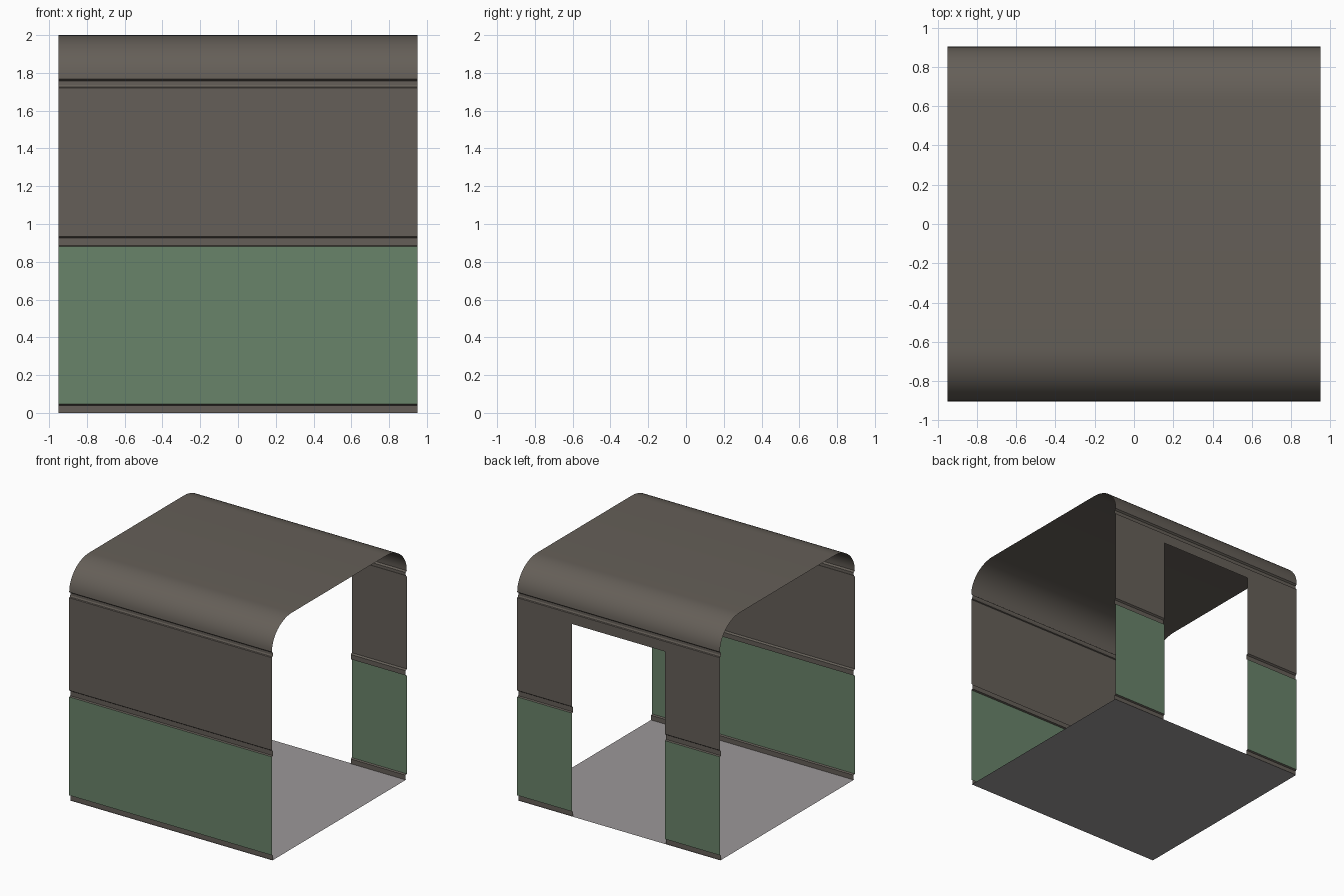
import bpy, math

if "Cube" in bpy.data.objects:
    bpy.data.objects.remove(bpy.data.objects["Cube"])

HALF_X, HALF_Y, TOP = 0.95, 0.903, 2.0
DOOR_X, DOOR_TOP = 0.435, 1.635
RAIL = 0.014          # how far the trims step into the room
CURVE_Z = 1.768       # height where the roof curve starts


def material(name, rgb):
    m = bpy.data.materials.new(name)
    lin = [(c / 255 / 12.92) if c / 255 <= 0.04045
           else ((c / 255 + 0.055) / 1.055) ** 2.4 for c in rgb]
    m.diffuse_color = (*lin, 1)
    m.use_nodes = True
    m.node_tree.nodes["Principled BSDF"].inputs["Base Color"].default_value = m.diffuse_color
    return m


GREY = material("warm grey", (101, 95, 88))
GREEN = material("wainscot green", (105, 131, 106))
FLOOR = material("floor grey", (156, 152, 153))


def sheet(name, profile, columns, mats, rule=None, skip=None):
    """Sweep a (y, z) profile along x as an open sheet."""
    n = len(profile)
    verts = [(x, y, z) for x in columns for y, z in profile]
    faces = []
    for i in range(len(columns) - 1):
        for j in range(n - 1):
            xm = (columns[i] + columns[i + 1]) / 2
            zm = (profile[j][1] + profile[j + 1][1]) / 2
            if skip and skip(xm, zm):
                continue
            a, b = i * n + j, (i + 1) * n + j
            faces.append((a, b, b + 1, a + 1))
    me = bpy.data.meshes.new(name)
    me.from_pydata(verts, [], faces)
    for m in mats:
        me.materials.append(m)
    if rule:
        for p in me.polygons:
            p.material_index = rule(p.center.z)
    ob = bpy.data.objects.new(name, me)
    bpy.context.collection.objects.link(ob)
    return ob


# Wall section as (inset, height): skirting, dado rail and picture rail
section = [(RAIL, 0), (RAIL, 0.04), (0, 0.046),
           (0, 0.88), (RAIL, 0.885), (RAIL, 0.925), (0, 0.935),
           (0, DOOR_TOP), (0, 1.72), (RAIL * 0.6, 1.724),
           (RAIL, 1.737), (RAIL, 1.757), (0, CURVE_Z)]


def wall_colour(z):
    return 1 if 0.05 < z < 0.88 else 0


def wall_profile(side):
    return [(side * (HALF_Y - d), z) for d, z in section]


# Solid front wall, and back wall with a doorway
sheet("front_wall", wall_profile(-1), [-HALF_X, HALF_X],
      [GREY, GREEN], wall_colour)
sheet("back_wall", wall_profile(1), [HALF_X, DOOR_X, -DOOR_X, -HALF_X],
      [GREY, GREEN], wall_colour,
      lambda x, z: abs(x) < DOOR_X and z < DOOR_TOP)

# Flat roof with rounded shoulders
RY, RZ, STEPS = 0.27, TOP - CURVE_Z, 14
shoulder = []
for k in range(STEPS + 1):
    a = math.pi / 2 * k / STEPS
    shoulder.append((-HALF_Y + RY * (1 - math.cos(a)), CURVE_Z + RZ * math.sin(a)))
arch = shoulder + [(-y, z) for y, z in reversed(shoulder)]
roof = sheet("roof", arch, [-HALF_X, HALF_X], [GREY])
for p in roof.data.polygons:
    p.use_smooth = True

# Floor
sheet("floor", [(-HALF_Y + RAIL / 2, 0), (HALF_Y - RAIL / 2, 0)],
      [-HALF_X, HALF_X], [FLOOR])
